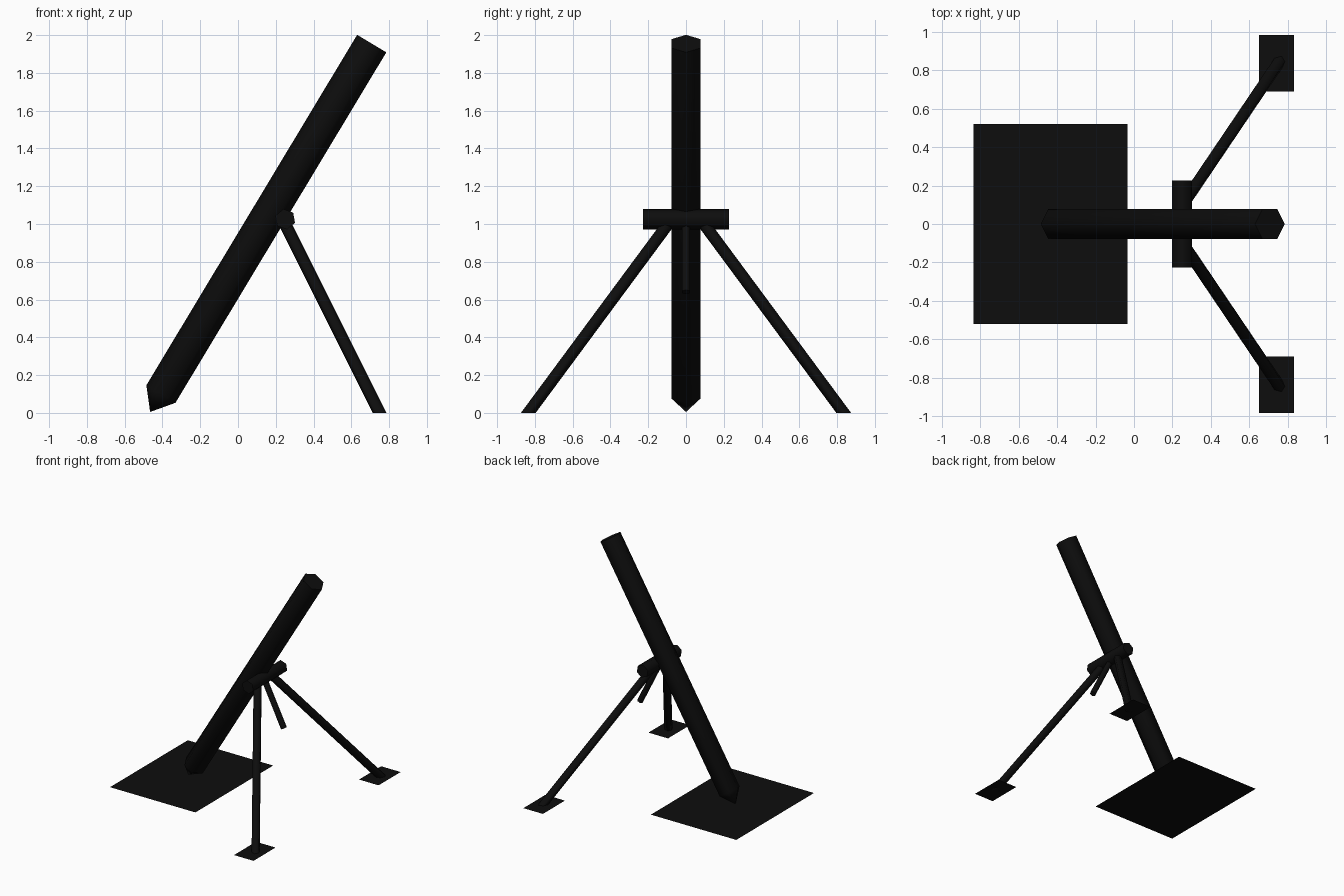
import bpy, bmesh, math
from mathutils import Vector, Matrix

cube = bpy.data.objects.get("Cube")
if cube:
    bpy.data.objects.remove(cube, do_unlink=True)

# One painted-metal colour for every part
metal = bpy.data.materials.new("near black metal")
metal.use_nodes = True
colour = (0.004, 0.004, 0.004, 1)
metal.diffuse_color = colour
metal.node_tree.nodes["Principled BSDF"].inputs["Base Color"].default_value = colour


def finish(name, bm, smooth=False):
    bmesh.ops.recalc_face_normals(bm, faces=bm.faces)
    mesh = bpy.data.meshes.new(name)
    bm.to_mesh(mesh)
    bm.free()
    mesh.materials.append(metal)
    obj = bpy.data.objects.new(name, mesh)
    bpy.context.collection.objects.link(obj)
    if smooth:
        bpy.ops.object.select_all(action='DESELECT')
        obj.select_set(True)
        bpy.context.view_layer.objects.active = obj
        bpy.ops.object.shade_smooth_by_angle(angle=math.radians(65))
    return obj


def hex_rod(name, start, end, radius, spin=0, tip=0, ground_cut=False):
    """Six-sided rod; a corner faces the xz plane, the start may be pointed."""
    start, end = Vector(start), Vector(end)
    axis = (end - start).normalized()
    side = (Vector((0, 1, 0)) if abs(axis.y) < 0.9 else Vector((0, 0, 1)))
    u = side.cross(axis).normalized()
    v = axis.cross(u)
    bm = bmesh.new()
    rings = []
    for centre in (start, end):
        ring = []
        for i in range(6):
            a = math.radians(60 * i + spin)
            ring.append(bm.verts.new(centre + radius * (u * math.cos(a) + v * math.sin(a))))
        rings.append(ring)
    for i in range(6):
        j = (i + 1) % 6
        bm.faces.new((rings[0][i], rings[0][j], rings[1][j], rings[1][i]))
    bm.faces.new(rings[1])
    if tip:
        point = bm.verts.new(start - axis * tip)
        for i in range(6):
            bm.faces.new((rings[0][(i + 1) % 6], rings[0][i], point))
    else:
        bm.faces.new(rings[0])
    if ground_cut:
        geom = bm.verts[:] + bm.edges[:] + bm.faces[:]
        cut = bmesh.ops.bisect_plane(bm, geom=geom, plane_co=(0, 0, 0),
                                     plane_no=(0, 0, -1), clear_outer=True)
        edges = [e for e in cut["geom_cut"] if isinstance(e, bmesh.types.BMEdge)]
        bmesh.ops.contextual_create(bm, geom=edges)
    return finish(name, bm, smooth=True)


def flat_plate(name, centre, size):
    bm = bmesh.new()
    place = Matrix.Translation((*centre, 0)) @ Matrix.Diagonal((*size, 1, 1))
    bmesh.ops.create_grid(bm, x_segments=1, y_segments=1, size=0.5, matrix=place)
    return finish(name, bm)


# Barrel with pointed lower end, resting on the base plate
hex_rod("barrel", (-0.408, 0, 0.1), (0.708, 0, 1.955), 0.09, tip=0.111)
flat_plate("base_plate", (-0.435, 0), (0.8, 1.04))

# Cross bar under the barrel and the short central handle
hex_rod("cross_bar", (0.25, -0.227, 1.025), (0.25, 0.227, 1.025), 0.055, spin=20)
hex_rod("handle", (0.25, 0, 1.0), (0.43, 0, 0.64), 0.025)

# Two splayed legs with flat feet
for name, s in (("left", 1), ("right", -1)):
    top = Vector((0.25, s * 0.095, 1.0))
    foot = Vector((0.75, s * 0.835, 0))
    below = foot + (foot - top) * 0.1
    hex_rod(name + "_leg", top, below, 0.0325, ground_cut=True)
    flat_plate(name + "_foot", (0.743, s * 0.837), (0.183, 0.295))
